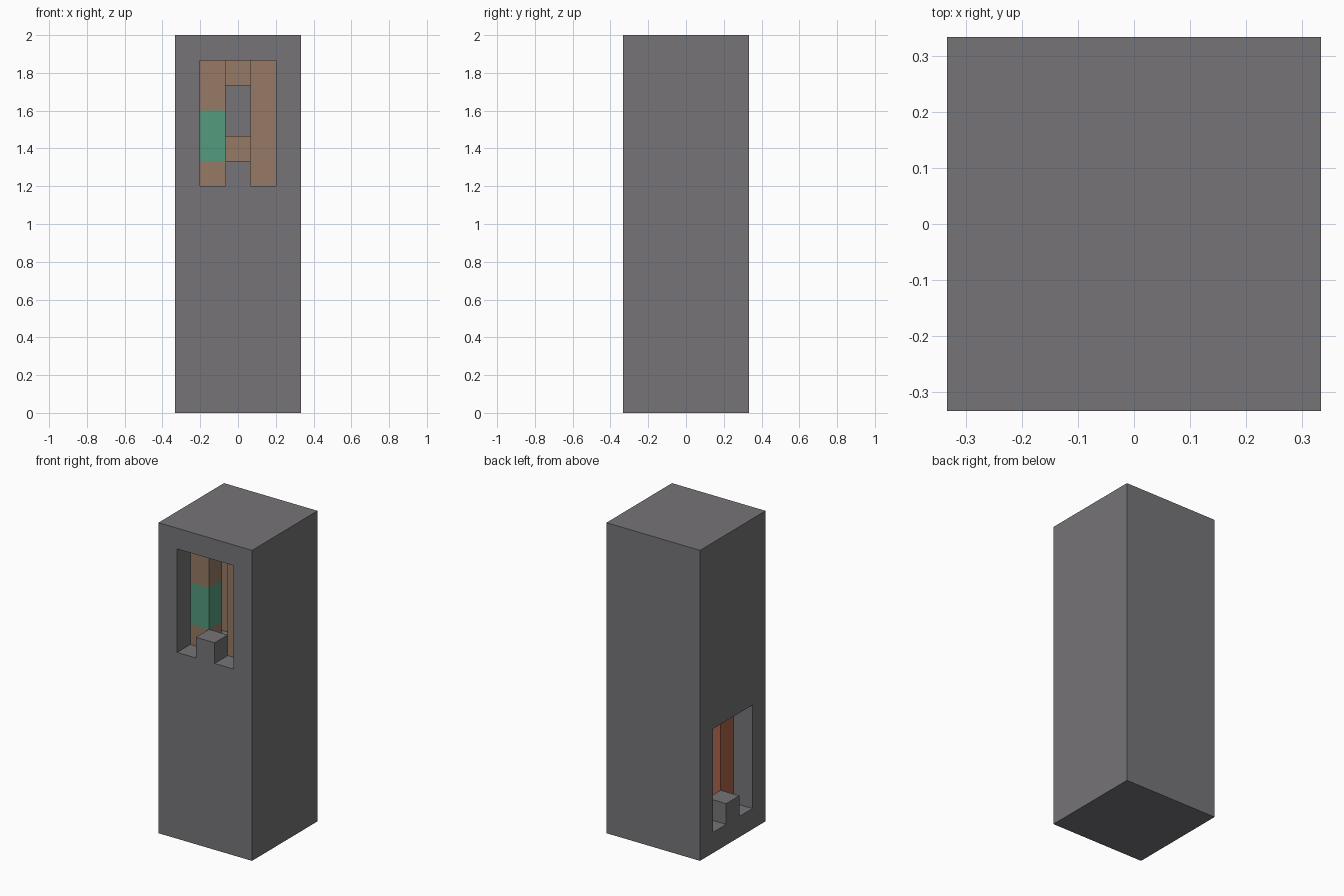
import bpy, bmesh, math
from mathutils import Matrix, Vector

if "Cube" in bpy.data.objects:
    bpy.data.objects.remove(bpy.data.objects["Cube"], do_unlink=True)

U = 2 / 15  # building unit


def material(name, rgb):
    m = bpy.data.materials.new(name)
    m.use_nodes = True
    m.diffuse_color = (*rgb, 1)
    m.node_tree.nodes["Principled BSDF"].inputs["Base Color"].default_value = (*rgb, 1)
    return m


GREY = material("warm grey", (0.18, 0.174, 0.184))
BROWN = material("tan brown", (0.305, 0.195, 0.13))
GREEN = material("sea green", (0.087, 0.328, 0.209))
RUST = material("rust orange", (0.41, 0.125, 0.068))


def add_object(name, bm, mats, turn=0):
    bmesh.ops.transform(bm, matrix=Matrix.Rotation(turn, 4, "Z"), verts=bm.verts)
    bmesh.ops.recalc_face_normals(bm, faces=bm.faces)
    mesh = bpy.data.meshes.new(name)
    bm.to_mesh(mesh)
    bm.free()
    for m in mats:
        mesh.materials.append(m)
    ob = bpy.data.objects.new(name, mesh)
    bpy.context.scene.collection.objects.link(ob)
    return ob


def box(lo, hi):
    """Box between two corners given in building units."""
    lo, hi = Vector(lo) * U, Vector(hi) * U
    bm = bmesh.new()
    bmesh.ops.create_cube(bm, size=1)
    bmesh.ops.scale(bm, vec=hi - lo, verts=bm.verts)
    bmesh.ops.translate(bm, vec=(lo + hi) / 2, verts=bm.verts)
    return bm


def opening(z):
    """Doorway outline with a raised block in the middle of its sill."""
    outline = [(-1.5, 0), (-.5, 0), (-.5, 1), (.5, 1), (.5, 0), (1.5, 0), (1.5, 5), (-1.5, 5)]
    bm = bmesh.new()
    face = bm.faces.new([bm.verts.new((x * U, -3 * U, (z + h) * U)) for x, h in outline])
    new = bmesh.ops.extrude_face_region(bm, geom=[face])["geom"]
    bmesh.ops.translate(bm, vec=(0, 2 * U, 0), verts=[v for v in new if isinstance(v, bmesh.types.BMVert)])
    return bm


def cut(target, cutter):
    mod = target.modifiers.new("cut", "BOOLEAN")
    mod.operation, mod.solver, mod.object = "DIFFERENCE", "EXACT", cutter
    cutter.hide_render = True
    cutter.hide_viewport = True
    cutter.display_type = "WIRE"


# Tall casing with a chamber behind each opening
casing = add_object("casing", box((-2.5, -2.5, 0), (2.5, 2.5, 15)), [GREY])
cutters = []

for level, z, turn, mat in (("upper", 9, 0, BROWN), ("lower", 1, -math.pi / 2, RUST)):
    for part, bm in (("chamber", box((-1.5, -1.5, z), (1.5, 1.5, z + 5))), ("opening", opening(z))):
        cutter = add_object(f"{level}_{part}_cutter", bm, [GREY], turn)
        cut(casing, cutter)
        cutters.append(cutter)

    # Corner posts, with a green band on one upper post
    for side, x in (("right", -1.5), ("left", .5)):
        for end, y in (("front", -1.5), ("back", .5)):
            bm = box((x, y, z), (x + 1, y + 1, z + 5))
            if (level, side, end) == ("upper", "right", "front"):
                for h in (z + 1, z + 3):
                    bmesh.ops.bisect_plane(bm, geom=bm.verts[:] + bm.edges[:] + bm.faces[:],
                                           plane_co=(0, 0, h * U), plane_no=(0, 0, 1))
                for f in bm.faces:
                    f.material_index = int(z + 1 < f.calc_center_median().z / U < z + 3)
            add_object(f"{level}_{end}_{side}_post", bm, [mat, GREEN], turn)

    # Crossbars joining the back posts
    for part, h in (("top", 4), ("middle", 1)):
        add_object(f"{level}_{part}_crossbar", box((-.5, .5, z + h), (.5, 1.5, z + h + 1)), [mat], turn)

# Bake the cuts into the casing and drop the helpers
bpy.context.view_layer.update()
graph = bpy.context.evaluated_depsgraph_get()
finished = bpy.data.meshes.new_from_object(casing.evaluated_get(graph))
casing.modifiers.clear()
casing.data = finished
for cutter in cutters:
    bpy.data.objects.remove(cutter, do_unlink=True)
